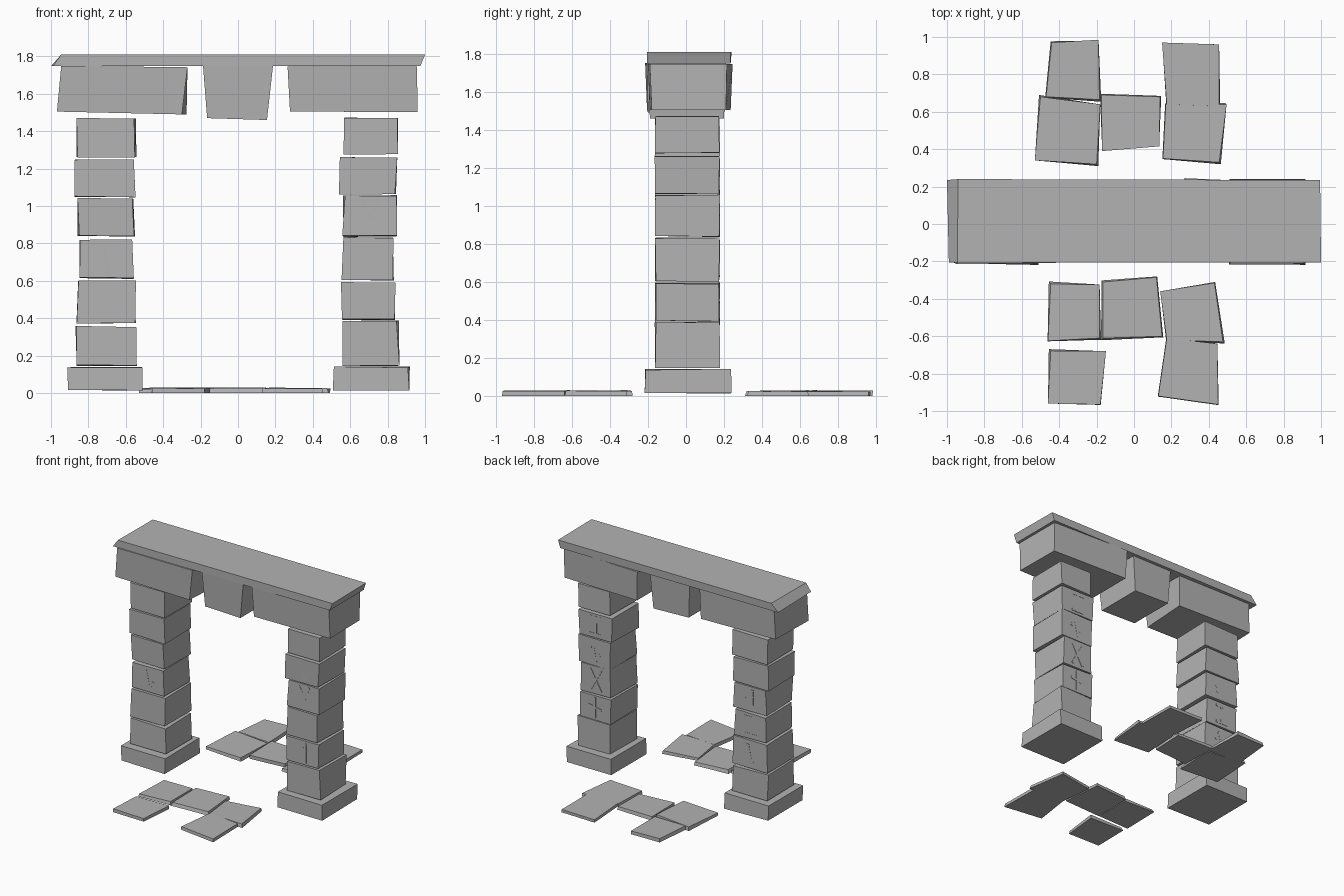
import bpy, math, random
from mathutils import Vector, Matrix

random.seed(7)
stone = bpy.data.materials.new("grey_stone")
stone.diffuse_color = (0.45, 0.45, 0.45, 1)


def make(name, verts, faces):
    mesh = bpy.data.meshes.new(name)
    mesh.from_pydata(verts, [], faces)
    mesh.materials.append(stone)
    obj = bpy.data.objects.new(name, mesh)
    bpy.context.collection.objects.link(obj)
    return obj


BOX = [(3, 2, 1, 0), (4, 5, 6, 7), (0, 1, 5, 4), (1, 2, 6, 5), (2, 3, 7, 6), (3, 0, 4, 7)]


def hexa(name, bottom, top):
    """Six-sided stone from two counter-clockwise rings of four points."""
    return make(name, bottom + top, BOX)


def rect(x0, x1, y0, y1, z, jx=0.0, jy=0.0, jz=0.0):
    """Ring of four corners, each pulled slightly inward at random."""
    r = random.random
    ring = []
    for x, sx, y, sy in ((x0, 1, y0, 1), (x1, -1, y0, 1), (x1, -1, y1, -1), (x0, 1, y1, -1)):
        ring.append((x + sx * jx * r(), y + sy * jy * r(), z + jz * r()))
    return ring


def block(name, x0, x1, y0, y1, z0, z1, jx=0.018, jy=0.008, jz=0.008):
    return hexa(name, rect(x0, x1, y0, y1, z0, jx, jy, jz), rect(x0, x1, y0, y1, z1, jx, jy, -jz))


# Carved signs as strokes (u right, v up, seen from outside)
SIGNS = {
    "zigzag": [[(-.045, .01), (-.015, .07)], [(-.015, .07), (.015, -.07)], [(.015, -.07), (.05, -.02)]],
    "cross": [[(-.045, .08), (.045, -.08)], [(.045, .08), (-.045, -.08)]],
    "plus": [[(0, .075), (0, -.075)], [(-.05, .01), (.05, -.01)]],
    "bar": [[(0, .07), (0, -.07)], [(-.045, .07), (.045, .07)], [(-.045, -.07), (.045, -.07)]],
    "branch": [[(.02, .07), (.02, -.07)], [(.02, .07), (-.045, .01)], [(.02, .02), (-.035, -.035)]],
}


def sign(name, kind, x, z, y, side):
    """Thin raised strokes on the front (side -1) or back (side 1)."""
    verts, faces = [], []
    for a, b in SIGNS[kind]:
        a, b = Vector(a), Vector(b)
        d = (b - a).normalized() * 0.009
        n = Vector((-d.y, d.x))
        ring = [a - d - n, b + d - n, b + d + n, a - d + n]
        base = len(verts)
        for depth in (-0.005, 0.002):
            for p in ring:
                verts.append((x - side * p.x, y + side * depth, z + p.y))
        faces += [tuple(base + i for i in f) for f in BOX]
    make(name, verts, faces)


# Pillars: x0, x1, z0, z1, front sign, back sign
PILLARS = {
    "left": [
        (-.87, -.54, .145, .36, None, None),
        (-.865, -.535, .37, .605, None, "zigzag"),
        (-.86, -.555, .61, .825, "zigzag", "bar"),
        (-.86, -.55, .835, 1.045, None, "branch"),
        (-.88, -.545, 1.045, 1.255, None, None),
        (-.865, -.54, 1.26, 1.47, None, None)],
    "right": [
        (.55, .865, .145, .39, None, None),
        (.55, .855, .39, .595, "branch", "plus"),
        (.55, .845, .60, .835, None, "cross"),
        (.555, .865, .835, 1.06, "cross", "zigzag"),
        (.535, .855, 1.06, 1.265, "zigzag", "bar"),
        (.555, .865, 1.275, 1.475, None, None)],
}
for side, rows in PILLARS.items():
    for i, (x0, x1, z0, z1, front, back) in enumerate(rows, 1):
        block(f"{side}_pillar_stone_{i}", x0, x1, -.165, .18, z0, z1)
        xm, zm = (x0 + x1) / 2, (z0 + z1) / 2
        if front:
            sign(f"{side}_front_sign_{i}", front, xm, zm, -.161, -1)
        if back:
            sign(f"{side}_back_sign_{i}", back, xm, zm, .176, 1)

# Footings
block("left_footing", -.915, -.51, -.22, .24, .012, .142, .012, .01, .006)
block("right_footing", .505, .92, -.22, .24, .012, .142, .012, .01, .006)

# Lintel stones and cap slab
hexa("left_lintel",
     [(-.968, -.205, 1.505), (-.30, -.20, 1.49), (-.275, .20, 1.49), (-.955, .205, 1.505)],
     [(-.945, -.215, 1.75), (-.27, -.205, 1.742), (-.27, .21, 1.742), (-.945, .21, 1.75)])
hexa("keystone",
     [(-.165, -.19, 1.47), (.155, -.19, 1.46), (.155, .20, 1.46), (-.165, .20, 1.47)],
     [(-.187, -.20, 1.75), (.187, -.20, 1.75), (.18, .21, 1.75), (-.18, .21, 1.75)])
hexa("right_lintel",
     [(.278, -.19, 1.505), (.96, -.18, 1.503), (.955, .21, 1.503), (.28, .235, 1.505)],
     [(.265, -.20, 1.745), (.957, -.19, 1.745), (.955, .215, 1.745), (.27, .245, 1.745)])
hexa("cap_slab",
     [(-.99, -.205, 1.748), (.975, -.205, 1.748), (.975, .235, 1.748), (-1, .235, 1.748)],
     [(-.945, -.205, 1.81), (1, -.205, 1.81), (.995, .235, 1.81), (-.94, .24, 1.81)])

# Paving: top outlines, counter-clockwise
PAVING = [
    [(-.47, .68), (-.185, .665), (-.19, .985), (-.44, .97)],
    [(-.53, .34), (-.20, .32), (-.18, .64), (-.50, .68)],
    [(-.17, .39), (.135, .415), (.14, .68), (-.175, .69)],
    [(.175, .64), (.455, .63), (.455, .96), (.15, .97)],
    [(.155, .35), (.455, .33), (.495, .64), (.17, .64)],
    [(-.46, -.625), (-.185, -.61), (-.185, -.325), (-.445, -.32)],
    [(-.165, -.61), (.15, -.60), (.12, -.285), (-.165, -.31)],
    [(.175, -.62), (.475, -.63), (.43, -.315), (.14, -.36)],
    [(-.46, -.96), (-.18, -.965), (-.15, -.68), (-.445, -.68)],
    [(.13, -.92), (.45, -.965), (.445, -.64), (.175, -.61)],
]
for i, ring in enumerate(PAVING, 1):
    cx, cy = sum(p[0] for p in ring) / 4, sum(p[1] for p in ring) / 4
    bottom, top = [], []
    for x, y in ring:
        s = random.uniform(0.99, 1.09)
        bottom.append((max(-.53, min(.49, cx + (x - cx) * s)), max(-.98, min(.98, cy + (y - cy) * s)), 0))
        top.append((x, y, random.uniform(.022, .03)))
    hexa(f"paving_stone_{i}", bottom, top)
